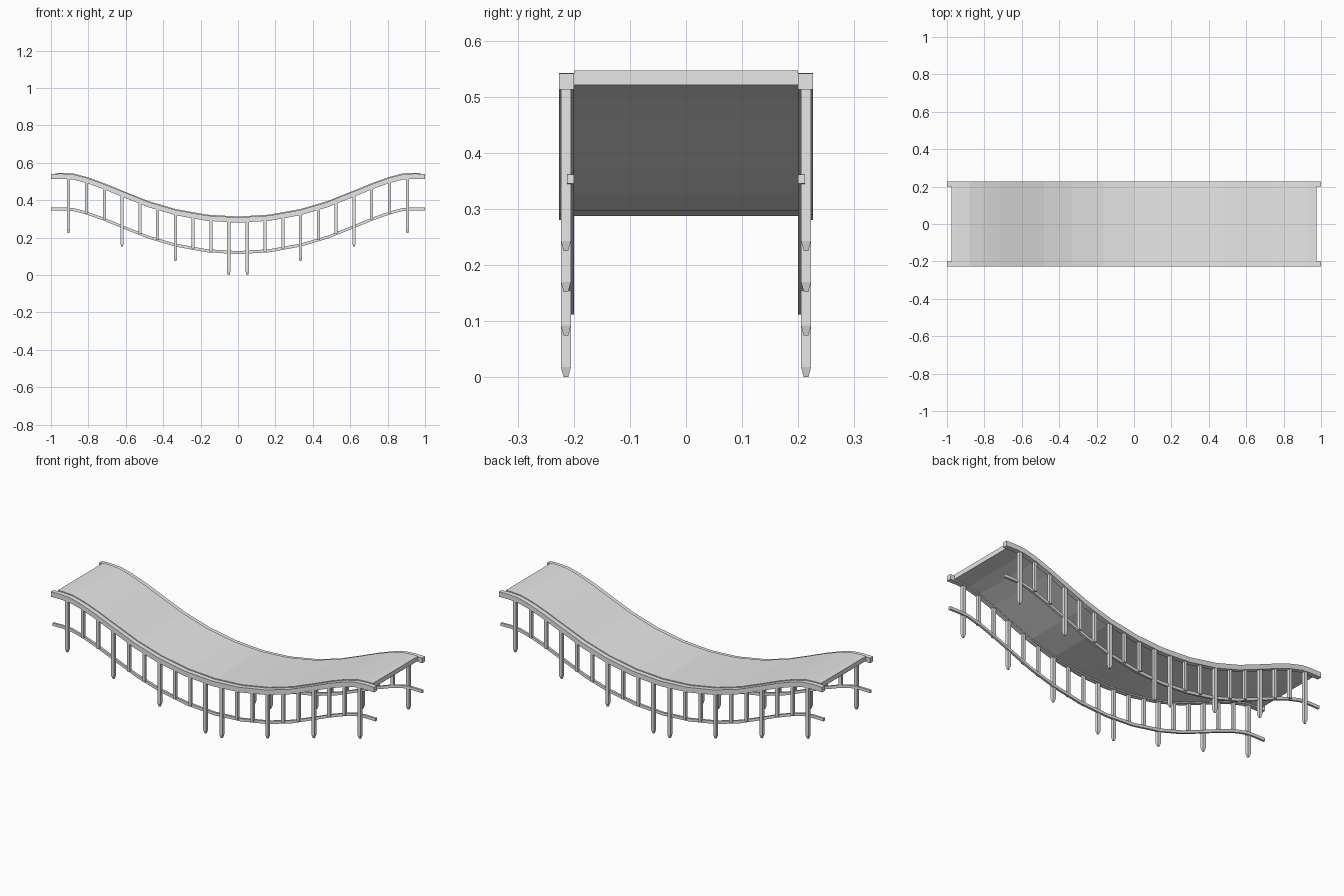
import bpy, bmesh
from mathutils import Vector

cube = bpy.data.objects.get("Cube")
if cube:
    bpy.data.objects.remove(cube, do_unlink=True)

grey = bpy.data.materials.new("light_grey")
grey.use_nodes = True
grey.diffuse_color = (0.8, 0.8, 0.8, 1)
grey.node_tree.nodes["Principled BSDF"].inputs["Base Color"].default_value = (0.8, 0.8, 0.8, 1)

# Height of the sagging curve above its lowest point
SAG = [(0, 0), (0.167, 0.01), (0.334, 0.04), (0.48, 0.083), (0.62, 0.139),
       (0.72, 0.18), (0.81, 0.212), (0.88, 0.23), (0.94, 0.234), (1, 0.233)]


def sag(x):
    x = min(abs(x), 1)
    for (x0, z0), (x1, z1) in zip(SAG, SAG[1:]):
        if x <= x1:
            return z0 + (z1 - z0) * (x - x0) / (x1 - x0)


def finish(name, bm):
    bmesh.ops.recalc_face_normals(bm, faces=bm.faces)
    mesh = bpy.data.meshes.new(name)
    bm.to_mesh(mesh)
    bm.free()
    mesh.materials.append(grey)
    obj = bpy.data.objects.new(name, mesh)
    bpy.context.collection.objects.link(obj)
    return obj


def loft(name, rings):
    """Join four-cornered rings into a closed bar."""
    bm = bmesh.new()
    loops = [[bm.verts.new(p) for p in ring] for ring in rings]
    for a, b in zip(loops, loops[1:]):
        for i in range(4):
            j = (i + 1) % 4
            bm.faces.new((a[i], a[j], b[j], b[i]))
    bm.faces.new(loops[0])
    bm.faces.new(loops[-1])
    return finish(name, bm)


def sagging_bar(name, half_length, y0, y1, z0, z1):
    xs = [x for x, _ in SAG if x < half_length] + [half_length]
    xs = [-x for x in reversed(xs[1:])] + xs
    return loft(name, [[Vector((x, y, z + sag(x))) for y, z in
                        ((y0, z0), (y1, z0), (y1, z1), (y0, z1))] for x in xs])


def post(name, x, y, half, levels):
    """Square post; levels are (height, scale) pairs."""
    return loft(name, [[Vector((x + sx * half * s, y + sy * half * s, z))
                        for sx, sy in ((-1, -1), (1, -1), (1, 1), (-1, 1))]
                       for z, s in levels])


# Deck
sagging_bar("deck", 0.975, -0.2, 0.2, 0.287, 0.313)

LONG = [(0.05, 0.003), (0.334, 0.077), (0.62, 0.155), (0.906, 0.228)]
SHORT = [0.145, 0.24, 0.43, 0.525, 0.715, 0.81]

for side, s in (("right", -1), ("left", 1)):
    # Edge beam and lower rail
    sagging_bar("edge_beam_" + side, 1, s * 0.2, s * 0.226, 0.28, 0.308)
    sagging_bar("lower_rail_" + side, 1, s * 0.2, s * 0.212, 0.112, 0.128)
    for end in (-1, 1):
        # Long posts with pointed feet
        for x, foot in LONG:
            foot -= 0.003
            post("long_post", end * x, s * 0.214, 0.009,
                 [(foot, 0.45), (foot + 0.018, 1), (sag(x) + 0.29, 1)])
        # Short posts between beam and lower rail
        for x in SHORT:
            post("short_post", end * x, s * 0.213, 0.008,
                 [(sag(x) + 0.118, 1), (sag(x) + 0.29, 1)])
